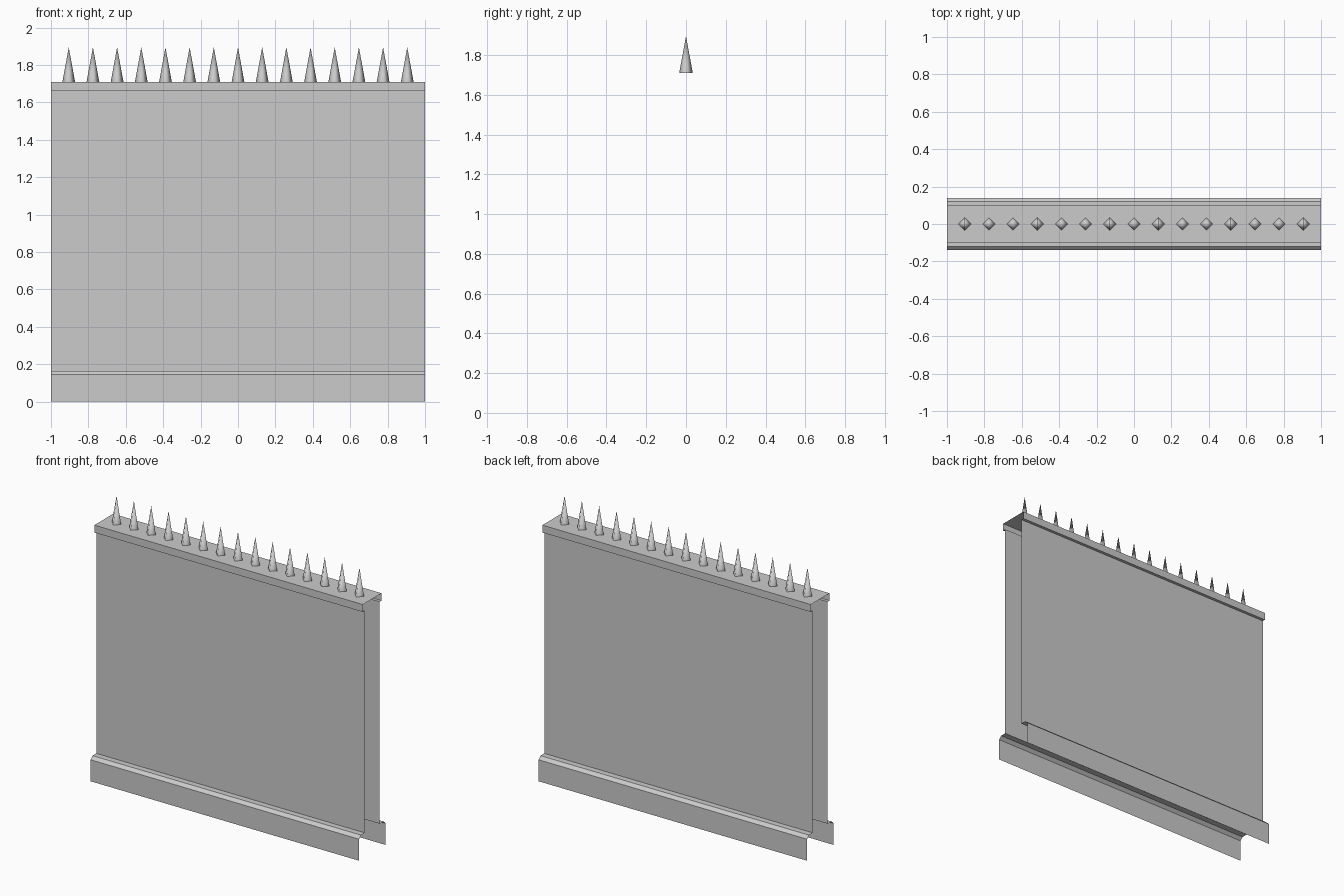
import bpy, bmesh

if "Cube" in bpy.data.objects:
    bpy.data.objects.remove(bpy.data.objects["Cube"])


def make_object(name, bm):
    mesh = bpy.data.meshes.new(name)
    bm.to_mesh(mesh)
    bm.free()
    obj = bpy.data.objects.new(name, mesh)
    bpy.context.collection.objects.link(obj)
    return obj


# Wall shell: half profile (y, z) mirrored, swept along x, open ends and bottom
half = [(0.14, 0), (0.14, 0.145), (0.12, 0.165), (0.08, 0.165),
        (0.08, 1.66), (0.10, 1.66), (0.10, 1.71)]
profile = [(-y, z) for y, z in half] + half[::-1]
bm = bmesh.new()
left = [bm.verts.new((-1, y, z)) for y, z in profile]
right = [bm.verts.new((1, y, z)) for y, z in profile]
for i in range(len(profile) - 1):
    bm.faces.new((left[i], right[i], right[i + 1], left[i + 1]))
make_object("wall_shell", bm)

# Row of four-sided spikes along the coping
COUNT, RADIUS, BASE, TIP = 15, 0.034, 1.71, 1.895
bm = bmesh.new()
for i in range(COUNT):
    x = -0.905 + i * 1.81 / (COUNT - 1)
    tip = bm.verts.new((x, 0, TIP))
    ring = [bm.verts.new((x + dx * RADIUS, dy * RADIUS, BASE))
            for dx, dy in ((1, 0), (0, 1), (-1, 0), (0, -1))]
    for k in range(4):
        face = bm.faces.new((ring[k], ring[(k + 1) % 4], tip))
        face.smooth = True
make_object("wall_spikes", bm)
